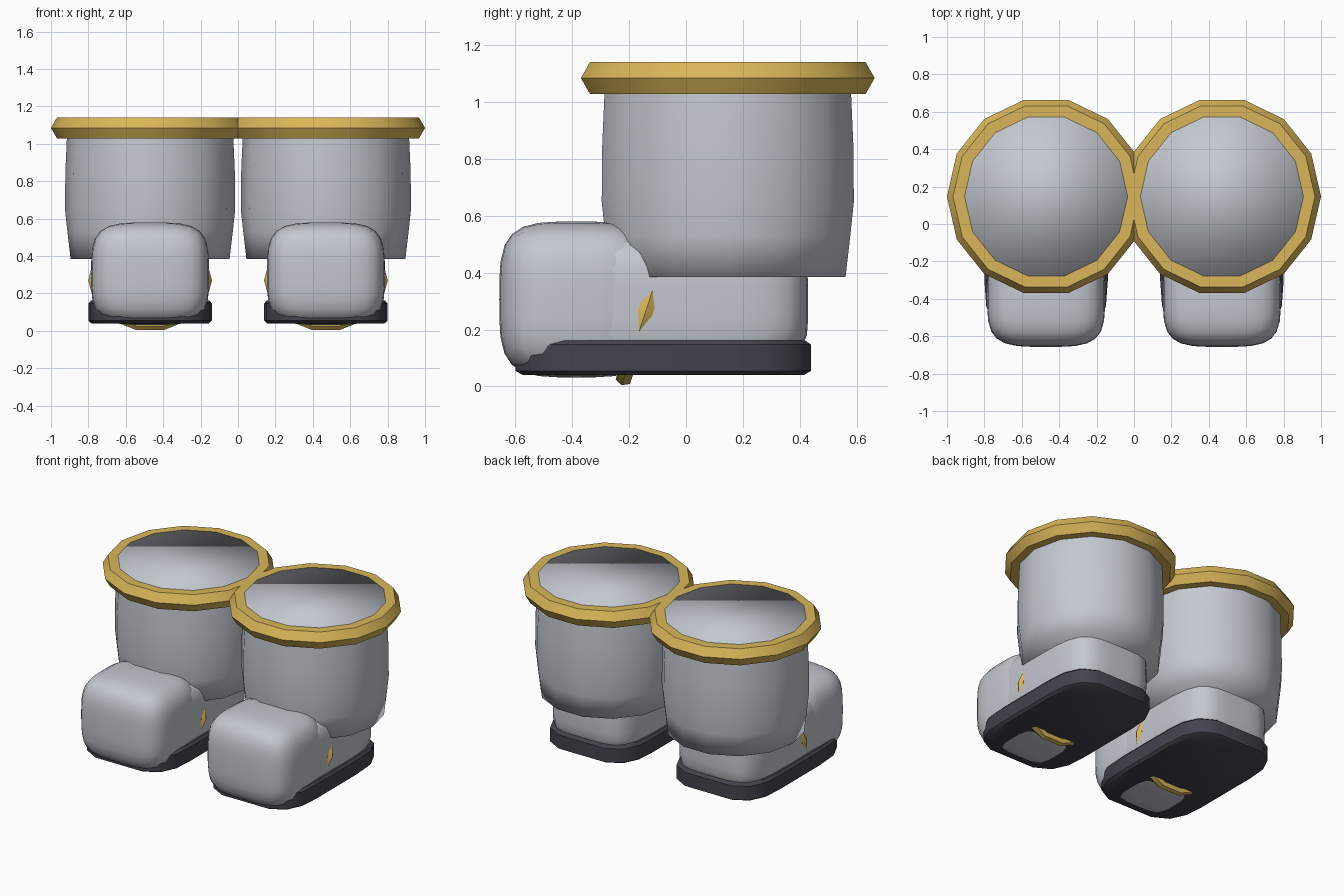
import bpy, bmesh, math
from mathutils import Matrix, Vector

if "Cube" in bpy.data.objects:
    bpy.data.objects.remove(bpy.data.objects["Cube"])


def material(name, rgb):
    m = bpy.data.materials.new(name)
    m.diffuse_color = (*rgb, 1)
    m.use_nodes = True
    m.node_tree.nodes["Principled BSDF"].inputs["Base Color"].default_value = m.diffuse_color
    return m


GREY = material("pale grey", (0.55, 0.58, 0.63))
GOLD = material("gold", (0.70, 0.47, 0.10))
DARK = material("dark sole", (0.058, 0.056, 0.077))


def finish(bm, name, mat, angle=None):
    bmesh.ops.recalc_face_normals(bm, faces=bm.faces)
    for f in bm.faces:
        f.smooth = True
    me = bpy.data.meshes.new(name)
    bm.to_mesh(me)
    bm.free()
    me.materials.append(mat)
    ob = bpy.data.objects.new(name, me)
    bpy.context.collection.objects.link(ob)
    if angle:
        bpy.ops.object.select_all(action='DESELECT')
        ob.select_set(True)
        bpy.context.view_layer.objects.active = ob
        bpy.ops.object.shade_smooth_by_angle(angle=math.radians(angle))
    return ob


def loft(bm, rings, closed=False):
    """Skin matching rings of points; cap the ends, or join last to first."""
    vs = [[bm.verts.new(p) for p in r] for r in rings]
    n = len(vs[0])
    pairs = list(zip(vs, vs[1:])) + ([(vs[-1], vs[0])] if closed else [])
    for a, b in pairs:
        for i in range(n):
            bm.faces.new((a[i], a[(i + 1) % n], b[(i + 1) % n], b[i]))
    if not closed:
        bm.faces.new(vs[0][::-1])
        bm.faces.new(vs[-1])


def circle(r, z, n=14):
    return [Vector((r * math.cos(i * math.tau / n), r * math.sin(i * math.tau / n), z)) for i in range(n)]


def hoop(name, mat, major, minor, matrix):
    """Fourteen-sided ring with a hexagonal section."""
    bm = bmesh.new()
    loft(bm, [circle(major + minor * math.cos(k * math.tau / 6), minor * 0.99 * math.sin(k * math.tau / 6))
              for k in range(6)], closed=True)
    bm.transform(matrix)
    return finish(bm, name, mat, 35)


def rounded_block(name, mat, centre, half, power=3.9):
    bm = bmesh.new()
    bmesh.ops.create_cube(bm, size=2)
    bmesh.ops.subdivide_edges(bm, edges=bm.edges[:], cuts=7, use_grid_fill=True)
    for v in bm.verts:
        v.co /= sum(abs(c) ** power for c in v.co) ** (1 / power)
        v.co = Vector(c * h for c, h in zip(v.co, half)) + Vector(centre)
    return finish(bm, name, mat)


# Half outline of the sole, front to back
SOLE = [(0.17, -0.60), (0.27, -0.545), (0.32, -0.44), (0.33, -0.30),
        (0.33, 0.14), (0.32, 0.28), (0.27, 0.385), (0.17, 0.44)]

for side, x in (("left", -0.47), ("right", 0.47)):
    # Shaft: gently bulging, closed at the top
    bm = bmesh.new()
    loft(bm, [circle(r, z) for r, z in
              ((0.425, 0.385), (0.442, 0.53), (0.455, 0.65), (0.453, 0.85), (0.445, 1.03), (0.436, 1.142))])
    bm.transform(Matrix.Translation((x, 0.147, 0)))
    finish(bm, side + "_shaft", GREY)

    # Cuff ring
    hoop(side + "_cuff", GOLD, 0.465, 0.065, Matrix.Translation((x, 0.147, 1.085)))

    # Foot: toe cap and heel
    rounded_block(side + "_toe", GREY, (x, -0.385, 0.306), (0.315, 0.272, 0.274))
    rounded_block(side + "_heel", GREY, (x, -0.06, 0.30), (0.312, 0.49, 0.24), 4.5)

    # Strap: tilted hoop, mostly sunk into the foot
    hoop(side + "_strap", GOLD, 0.30, 0.031,
         Matrix.Translation((x, -0.14, 0.27)) @ Matrix.Rotation(math.radians(72), 4, 'X')
         @ Matrix.Diagonal((1, 0.865, 1, 1)))

    # Sole with softened rims
    outline = SOLE + [(-a, b) for a, b in reversed(SOLE)]
    bm = bmesh.new()
    loft(bm, [[(x + a * s, -0.08 + (b + 0.08) * s, z) for a, b in outline]
              for z, s in ((0.04, 0.95), (0.055, 1), (0.147, 1), (0.162, 0.96))])
    finish(bm, side + "_sole", DARK, 40)
